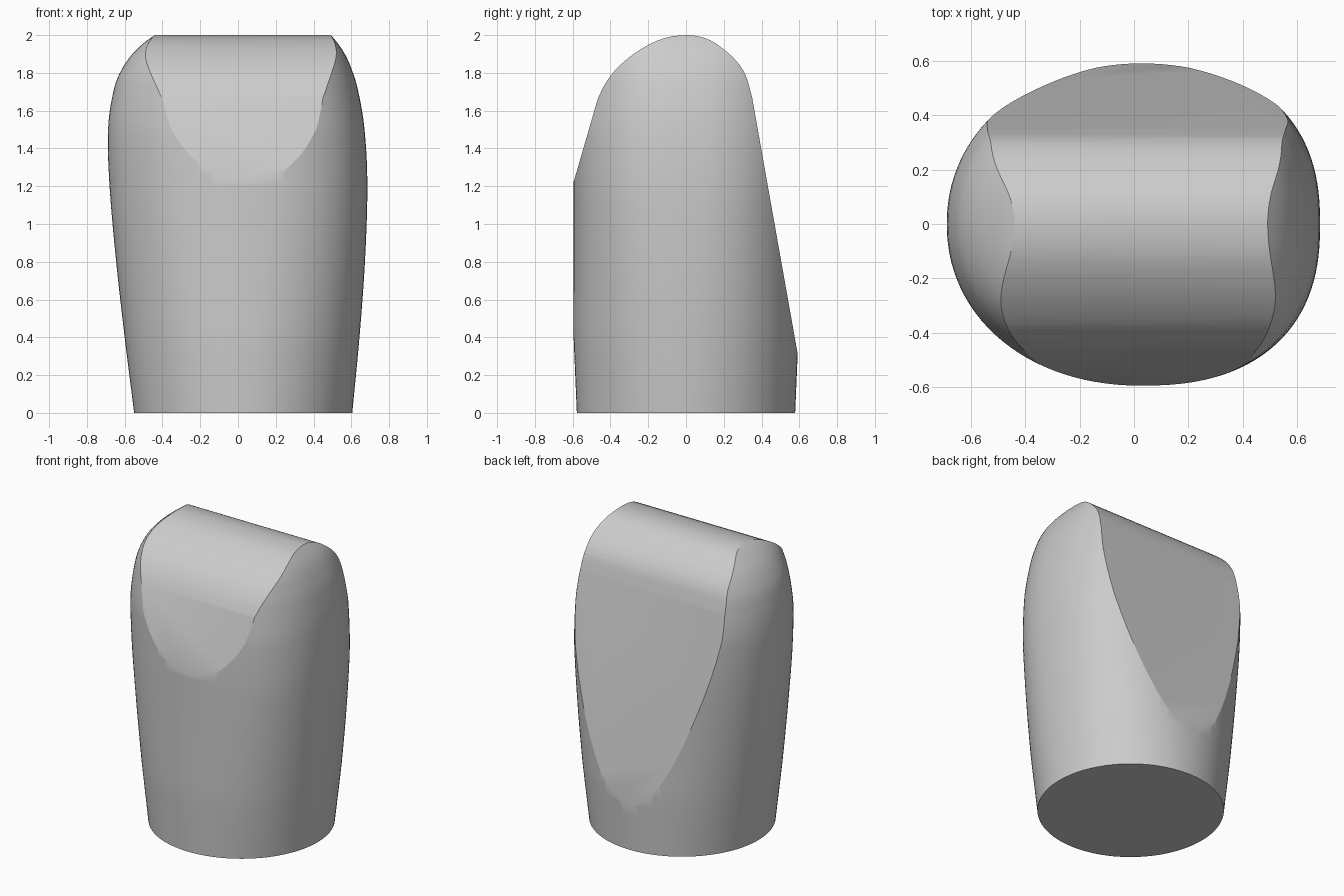
import bpy
import bmesh
from math import cos, sin, tau, radians, copysign
from mathutils import Vector

if "Cube" in bpy.data.objects:
    bpy.data.objects.remove(bpy.data.objects["Cube"], do_unlink=True)

SIDES = 112
CENTRE_X = 0.025


def spline(points, steps):
    """Smooth curve passing through all the points."""
    pts = [Vector(p) for p in points]
    pts = [2 * pts[0] - pts[1]] + pts + [2 * pts[-1] - pts[-2]]
    out = []
    for a, b, c, d in zip(pts, pts[1:], pts[2:], pts[3:]):
        for i in range(steps):
            t = i / steps
            out.append(0.5 * (2 * b + (c - a) * t + (2 * a - 5 * b + 4 * c - d) * t * t
                              + (3 * b - a - 3 * c + d) * t ** 3))
    return out + [pts[-2]]


def make_object(name, bm, material):
    bmesh.ops.recalc_face_normals(bm, faces=bm.faces)
    mesh = bpy.data.meshes.new(name)
    bm.to_mesh(mesh)
    bm.free()
    mesh.materials.append(material)
    obj = bpy.data.objects.new(name, mesh)
    bpy.context.collection.objects.link(obj)
    return obj


def power(value, n):
    return copysign(abs(value) ** (2 / n), value)


grey = bpy.data.materials.new("light grey")
grey.use_nodes = True
colour = (0.6, 0.6, 0.6, 1)
grey.diffuse_color = colour
grey.node_tree.nodes["Principled BSDF"].inputs["Base Color"].default_value = colour

# Rounded body: right edge and left edge of each level, with its height
right_edge = spline([(-0.55, 0), (-0.6, 0.4), (-0.645, 0.8), (-0.68, 1.2), (-0.688, 1.5),
                     (-0.66, 1.7), (-0.62, 1.81), (-0.55, 1.91), (-0.44, 2), (-0.29, 2.07)], 5)
left_edge = spline([(0.605, 0), (0.643, 0.4), (0.672, 0.8), (0.685, 1.2), (0.67, 1.5),
                    (0.637, 1.7), (0.605, 1.81), (0.56, 1.91), (0.492, 2), (0.42, 2.07)], 5)
bm = bmesh.new()
rings = []
for r, l in zip(right_edge, left_edge):
    z = r.y
    depth = 0.578 + 0.017 * min(z / 0.4, 1) - 0.05 * max(0, z - 1.5) / 0.5
    grow = min(z / 1.2, 1)
    ring = []
    for i in range(SIDES):
        a = tau * i / SIDES
        on_left = cos(a) >= 0
        n = 2 + (0.4 if on_left else 0.1) * grow
        width = l.x - CENTRE_X if on_left else CENTRE_X - r.x
        ring.append(bm.verts.new((CENTRE_X + width * power(cos(a), n),
                                  depth * power(sin(a), n), z)))
    rings.append(ring)
for low, high in zip(rings, rings[1:]):
    for i in range(SIDES):
        j = (i + 1) % SIDES
        bm.faces.new((low[i], low[j], high[j], high[i]))
bm.faces.new(rings[0])
bm.faces.new(rings[-1])
crown = make_object("crown_body", bm, grey)

# Side profile: rounded ridge with a short front bevel and a long back bevel
ridge = spline([(-0.465, 1.67), (-0.42, 1.755), (-0.35, 1.84), (-0.24, 1.925), (-0.12, 1.982),
                (0, 2), (0.1, 1.984), (0.18, 1.94), (0.26, 1.87), (0.315, 1.79),
                (0.35, 1.67)], 4)
outline = [(-0.7, -0.3), (-0.7, 0.86)] + [tuple(p) for p in ridge] + [(0.7, -0.3)]
bm = bmesh.new()
face = bm.faces.new([bm.verts.new((-1, y, z)) for y, z in outline])
extruded = bmesh.ops.extrude_face_region(bm, geom=[face])
bmesh.ops.translate(bm, vec=(2, 0, 0),
                    verts=[v for v in extruded["geom"] if isinstance(v, bmesh.types.BMVert)])
cutter = make_object("ridge_cutter", bm, grey)
cutter.hide_render = True

# Keep only the part of the body inside the profile
bpy.context.view_layer.objects.active = crown
crown.select_set(True)
cut = crown.modifiers.new("ridge_cut", "BOOLEAN")
cut.operation = "INTERSECT"
cut.solver = "EXACT"
cut.object = cutter
bpy.ops.object.modifier_apply(modifier=cut.name)
bpy.data.objects.remove(cutter, do_unlink=True)
bpy.ops.object.select_all(action="DESELECT")
crown.select_set(True)
bpy.ops.object.shade_smooth_by_angle(angle=radians(20))
